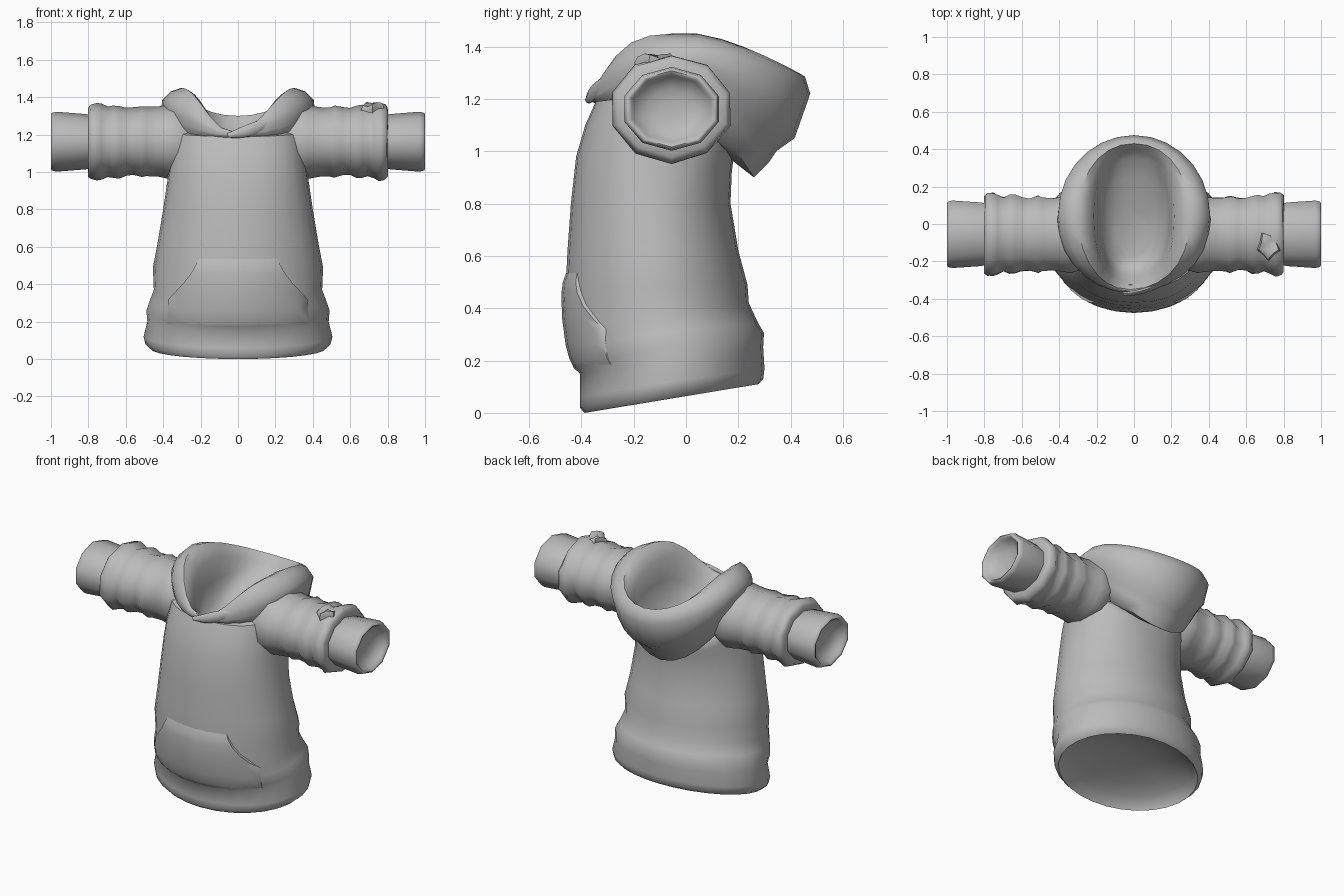
import bpy, bmesh, math, random
from mathutils import Vector
from mathutils.bvhtree import BVHTree

random.seed(4)
grey = bpy.data.materials.new("plain_grey")
grey.diffuse_color = (0.5, 0.5, 0.5, 1)


def make(name, rings, closed=True, cap_end=False, angle=50):
    """Skin a list of point rings into one smooth object."""
    bm = bmesh.new()
    rows = [[bm.verts.new(p) for p in ring] for ring in rings]
    n = len(rows[0])
    for a, b in zip(rows, rows[1:]):
        for i in range(n if closed else n - 1):
            j = (i + 1) % n
            bm.faces.new((a[i], a[j], b[j], b[i]))
    if cap_end:
        bm.faces.new(rows[-1])
    bmesh.ops.recalc_face_normals(bm, faces=bm.faces)
    mesh = bpy.data.meshes.new(name)
    bm.to_mesh(mesh)
    bm.free()
    mesh.materials.append(grey)
    ob = bpy.data.objects.new(name, mesh)
    bpy.context.collection.objects.link(ob)
    bpy.ops.object.select_all(action='DESELECT')
    ob.select_set(True)
    bpy.context.view_layer.objects.active = ob
    bpy.ops.object.shade_smooth_by_angle(angle=math.radians(angle))
    return ob


def loop(yf, yb, hw, zf, zs, zb, sq=1, pf=1, pb=1, skew=0, n=28):
    """Oval ring with its own height at the front, the sides and the back."""
    pts = []
    for i in range(n):
        t = 2 * math.pi * i / n
        c, s = (math.copysign(abs(v) ** sq, v) for v in (math.cos(t), math.sin(t)))
        z = zs + ((zf - zs) * c ** pf if c > 0 else (zb - zs) * (-c) ** pb)
        x = hw * s - (skew * c ** 6 if c > 0 else 0)
        pts.append((x, (yf + yb) / 2 - (yb - yf) / 2 * c, z))
    return pts


# Torso with slanted hem band: front y, back y, half width, front/side/back z
torso = make("torso", [loop(*r) for r in (
    (-.388, .278, .467, .00, .055, .11),
    (-.405, .295, .495, .02, .08, .13),
    (-.405, .30, .505, .06, .12, .17),
    (-.405, .295, .485, .15, .20, .25),
    (-.43, .298, .49, .172, .26, .305),
    (-.453, .275, .472, .24, .31, .345),
    (-.458, .24, .45, .32, .37, .42),
    (-.460, .235, .455, .48, .49, .49),
    (-.453, .20, .43, .62, .62, .62),
    (-.44, .17, .40, .80, .80, .80, .96),
    (-.42, .175, .375, .98, .97, .92, .88),
    (-.385, .18, .36, 1.1, 1.1, .96, .82),
    (-.345, .18, .35, 1.19, 1.22, .98, .82),
    (-.325, .17, .31, 1.19, 1.25, .99, .9))])

# Shallow lining seen through the hem
make("hem_lining", [loop(*r) for r in (
    (-.388, .278, .467, .00, .055, .11),
    (-.375, .265, .452, .025, .078, .13),
    (-.33, .22, .40, .065, .11, .155),
    (-.25, .14, .30, .105, .14, .175),
    (-.15, .05, .17, .14, .16, .18),
    (-.08, -.02, .05, .16, .165, .172))], cap_end=True)

# Hood: outer bag, rolled rim, inner bowl (last two: squareness, front steepness)
make("hood", [loop(*r, pb=1.4, skew=.02) for r in (
    (-.32, .17, .31, 1.17, 1.17, .97, 1, 3.3),
    (-.362, .26, .36, 1.19, 1.24, .90, 1, 3.3),
    (-.365, .315, .38, 1.195, 1.28, .955, 1, 3.3),
    (-.365, .345, .39, 1.197, 1.30, 1.00, 1, 3.5),
    (-.367, .415, .41, 1.20, 1.34, 1.05, 1, 4),
    (-.367, .475, .405, 1.205, 1.385, 1.22, 1, 4.3),
    (-.36, .455, .36, 1.215, 1.43, 1.285, 1, 4.3),
    (-.35, .43, .30, 1.215, 1.45, 1.30, .94, 4.3),
    (-.335, .41, .255, 1.20, 1.425, 1.28, .88, 4.3),
    (-.30, .385, .215, 1.15, 1.38, 1.25, .82, 4),
    (-.27, .35, .19, 1.10, 1.25, 1.22, .8, 3),
    (-.23, .25, .165, 1.06, 1.13, 1.18, .85, 2),
    (-.18, .08, .09, 1.05, 1.07, 1.11, 1, 2))], cap_end=True)

# Overlapping hood edge at the throat
lapel = []
for k in range(9):
    f = k / 8
    x = -.055 + .28 * f
    y = -.372 + .10 * f * f
    z = 1.195 + .10 * f ** 1.4
    w = .03 * math.sin(math.pi * (.12 + .8 * f))
    lapel.append([(x + w * math.sin(a) * -.4, y + .014 * math.cos(a), z + w * math.sin(a))
                  for a in (i * math.pi / 4 for i in range(8))])
make("hood_lapel", lapel, cap_end=True)

# Sleeves with crumpled rings, stepping down to hollow cuffs: x, half y, half z
SLEEVE = ((.23, .17, .15), (.29, .20, .18), (.34, .212, .195), (.38, .207, .192),
          (.43, .20, .183), (.49, .20, .181),
          (.515, .212, .188), (.56, .198, .178), (.60, .20, .178), (.635, .215, .19),
          (.665, .215, .19), (.695, .205, .184), (.73, .222, .195), (.755, .23, .203),
          (.785, .225, .197), (.80, .21, .18))
CUFF = ((.80, .172, .143), (.83, .176, .146), (.97, .186, .157), (.995, .18, .151),
        (1.0, .17, .143), (.995, .16, .134), (.98, .15, .125), (.955, .125, .104),
        (.94, .09, .075), (.932, .045, .037))


def tube(side, rows, wobble):
    return [[(side * (x + random.uniform(-1, 1) * wobble * .8),
              -.055 + (hy * 1.02 + random.uniform(-1, 1) * wobble) * math.cos(a),
              1.162 + (hz * 1.02 + random.uniform(-1, 1) * wobble) * math.sin(a))
             for a in (math.pi * (i + .5) / 5 for i in range(10))]
            for x, hy, hz in rows]


for side, word in ((1, "right"), (-1, "left")):
    s = tube(side, SLEEVE[:5], .002) + tube(side, SLEEVE[5:], .005)
    inner = tube(side, ((.80, .165, .138),), 0)
    make(word + "_sleeve", s + inner, angle=60)
    make(word + "_cuff", tube(side, CUFF, 0), cap_end=True, angle=60)

# Gathered knot of cloth on one sleeve
knot = []
for size, h in ((.9, 1.30), (1.0, 1.34), (.85, 1.362), (.35, 1.36)):
    knot.append([(.72 + .062 * size * r * math.cos(a), -.115 + .078 * size * r * math.sin(a),
                  h - .012 * math.sin(2 * a))
                 for a, r in ((math.pi * i / 5 + .3, 1.05 if i % 2 else .78) for i in range(10))])
make("sleeve_knot", knot, cap_end=True, angle=60)

# Front pocket draped over the torso: height, half width, lift off the cloth
me = torso.data
tree = BVHTree.FromPolygons([v.co.copy() for v in me.vertices],
                            [tuple(p.vertices) for p in me.polygons])
ROWS = ((.535, .21, .001), (.50, .228, .012), (.46, .25, .016), (.41, .288, .016),
        (.36, .335, .015), (.32, .372, .010), (.26, .375, .006), (.21, .378, .004),
        (.185, .375, .001))
pocket = []
for z, w, lift in ROWS:
    row = []
    for i in range(-9, 10):
        edge = abs(i) == 9
        x = w * (i / 8 if not edge else math.copysign(1, i))
        hit = tree.ray_cast(Vector((x, -2, z)), Vector((0, 1, 0)))[0]
        row.append((x, hit.y + (.003 if edge else -lift), z))
    pocket.append(row)
make("front_pocket", pocket, closed=False, angle=50)
